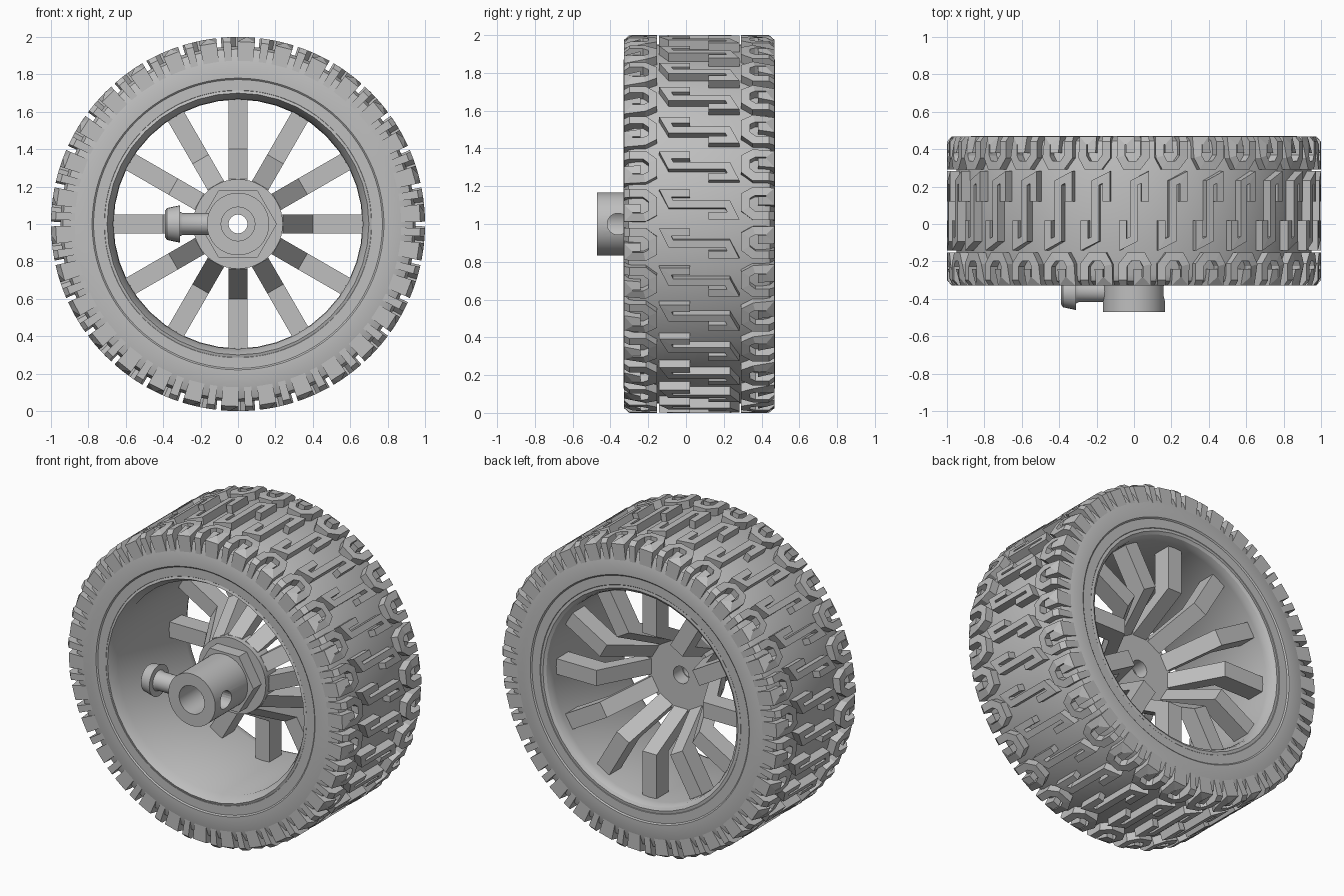
import bpy, bmesh, math
from mathutils import Vector, Matrix

cube = bpy.data.objects.get("Cube")
if cube:
    bpy.data.objects.remove(cube, do_unlink=True)

grey = bpy.data.materials.new("grey plastic")
grey.use_nodes = True
COLOUR = (0.52, 0.52, 0.52, 1)
grey.diffuse_color = COLOUR
grey.node_tree.nodes["Principled BSDF"].inputs["Base Color"].default_value = COLOUR

MID = 0.07      # middle of the tyre width
PITCHES = 30    # tread repeats around the tyre


def polar(angle, r, y):
    """Point at a radius and angle (from the top) around the axle."""
    return Vector((r * math.sin(angle), y, 1 + r * math.cos(angle)))


def finish(name, bm, smooth=True):
    bmesh.ops.recalc_face_normals(bm, faces=bm.faces)
    mesh = bpy.data.meshes.new(name)
    bm.to_mesh(mesh)
    bm.free()
    mesh.materials.append(grey)
    ob = bpy.data.objects.new(name, mesh)
    bpy.context.collection.objects.link(ob)
    if smooth:
        smooth_object(ob)
    return ob


def select_only(ob):
    bpy.ops.object.select_all(action='DESELECT')
    ob.select_set(True)
    bpy.context.view_layer.objects.active = ob


def smooth_object(ob):
    select_only(ob)
    bpy.ops.object.shade_smooth_by_angle(angle=math.radians(30))


def lathe(name, profile, steps, phase=0.0, smooth=True):
    """Closed ring: spin a closed (radius, y) profile around the axle."""
    bm = bmesh.new()
    rings = [[bm.verts.new(polar(phase + math.tau * i / steps, r, y)) for r, y in profile]
             for i in range(steps)]
    n = len(profile)
    for i in range(steps):
        a, b = rings[i], rings[(i + 1) % steps]
        for j in range(n):
            k = (j + 1) % n
            bm.faces.new((a[j], a[k], b[k], b[j]))
    return finish(name, bm, smooth)


def sides(path, width):
    """Mitred left and right offsets of an open path."""
    pts = [Vector(p) for p in path]
    left, right = [], []
    for i, p in enumerate(pts):
        dirs = []
        if i > 0:
            dirs.append((p - pts[i - 1]).normalized())
        if i < len(pts) - 1:
            dirs.append((pts[i + 1] - p).normalized())
        normals = [Vector((-d.y, d.x)) for d in dirs]
        m = sum(normals, Vector((0, 0))).normalized()
        m *= width / 2 / m.dot(normals[0])
        left.append(p + m)
        right.append(p - m)
    return left, right


def add_lug(bm, path, width, base, turn):
    """Raised strip of rubber following a path laid over the tread."""
    def top(p):
        r = 0.975 if abs(p.y - MID) > 0.39 else 1.0
        return bm.verts.new(polar(turn + p.x, r, p.y))

    def low(p):
        return bm.verts.new(polar(turn + p.x, base, p.y))

    left, right = sides(path, width)
    rows = [(top(a), top(b), low(b), low(a)) for a, b in zip(left, right)]
    for s, t in zip(rows, rows[1:]):
        for j in range(4):
            k = (j + 1) % 4
            bm.faces.new((s[j], s[k], t[k], t[j]))
    bm.faces.new(rows[0])
    bm.faces.new(rows[-1][::-1])


# Tyre carcass
half = [(0.95, -0.27), (0.935, -0.305), (0.87, -0.33), (0.78, -0.33),
        (0.772, -0.323), (0.715, -0.323), (0.705, -0.315), (0.69, -0.28)]
lathe("tyre", half + [(r, 2 * MID - y) for r, y in reversed(half)], 90)

# Tread: hooked shoulder lugs on both edges and S-shaped centre lugs
hook = [(-.06, -.329), (-.06, -.3), (-.06, -.22), (-.025, -.175), (.045, -.175),
        (.07, -.22), (.07, -.3065), (.02, -.3065), (.02, -.24)]
back_hook = [(-u, 2 * MID - v) for u, v in hook]
s_bar = [(-.06, .02), (-.06, -.11), (0, -.08), (0, .22), (.06, .25), (.06, .12)]
bm = bmesh.new()
for i in range(PITCHES):
    turn = math.tau * i / PITCHES
    add_lug(bm, hook, 0.045, 0.86, turn)
    add_lug(bm, back_hook, 0.045, 0.86, turn)
    add_lug(bm, s_bar, 0.04, 0.93, turn)
finish("tread_lugs", bm, smooth=False)

# Rim barrel with a chamfered front lip and a rounded back lip
lathe("rim", [(0.72, -0.32), (0.70, -0.327), (0.668, -0.27), (0.665, 0.40),
              (0.668, 0.43), (0.678, 0.452), (0.695, 0.463), (0.72, 0.46)], 40)

# Cranked spokes
bm = bmesh.new()
section = [(0.20, -0.04), (0.24, -0.03), (0.40, 0.25), (0.68, 0.25),
           (0.68, 0.37), (0.38, 0.37), (0.21, 0.05)]
for i in range(12):
    spin = Matrix.Rotation(math.tau * i / 12, 3, 'Y')
    ends = [[bm.verts.new(spin @ Vector((x, y, r)) + Vector((0, 0, 1))) for r, y in section]
            for x in (-0.05, 0.05)]
    bm.faces.new(ends[0])
    bm.faces.new(ends[1][::-1])
    n = len(section)
    for j in range(n):
        k = (j + 1) % n
        bm.faces.new((ends[0][j], ends[0][k], ends[1][k], ends[1][j]))
finish("spokes", bm, smooth=False)

# Hub flange, hexagon and bored shaft
lathe("hub_flange", [(0.055, -0.06), (0.24, -0.06), (0.24, 0.05), (0.055, 0.05)], 48)
lathe("hub_hexagon", [(0.12, -0.14), (0.208, -0.14), (0.208, -0.05), (0.12, -0.05)],
      6, math.radians(30), smooth=False)
shaft = lathe("hub_shaft", [(0.09, -0.47), (0.167, -0.47), (0.167, -0.04),
                            (0.05, -0.04), (0.05, -0.15), (0.09, -0.15)], 48)

# Screw hole through one wall of the shaft
SCREW_Y = -0.36
bpy.ops.mesh.primitive_cylinder_add(vertices=24, radius=0.057, depth=0.3,
                                    location=(0.16, SCREW_Y, 1), rotation=(0, math.pi / 2, 0))
cutter = bpy.context.object
cutter.name = "screw_hole_cutter"
cutter.hide_render = True
cut = shaft.modifiers.new("screw hole", 'BOOLEAN')
cut.operation = 'DIFFERENCE'
cut.solver = 'EXACT'
cut.object = cutter
select_only(shaft)
bpy.ops.object.modifier_apply(modifier=cut.name)
bpy.data.objects.remove(cutter, do_unlink=True)
smooth_object(shaft)

# Set screw on the other side, a (x, radius) profile spun around x
bm = bmesh.new()
rings = []
for x, r in [(-0.39, 0.07), (-0.38, 0.085), (-0.31, 0.1), (-0.31, 0.065),
             (-0.295, 0.058), (-0.12, 0.058)]:
    rings.append([bm.verts.new((x, SCREW_Y + r * math.cos(math.tau * i / 24),
                                1 + r * math.sin(math.tau * i / 24))) for i in range(24)])
for a, b in zip(rings, rings[1:]):
    for i in range(24):
        k = (i + 1) % 24
        bm.faces.new((a[i], a[k], b[k], b[i]))
bm.faces.new(rings[0])
bm.faces.new(rings[-1])
finish("set_screw", bm)
